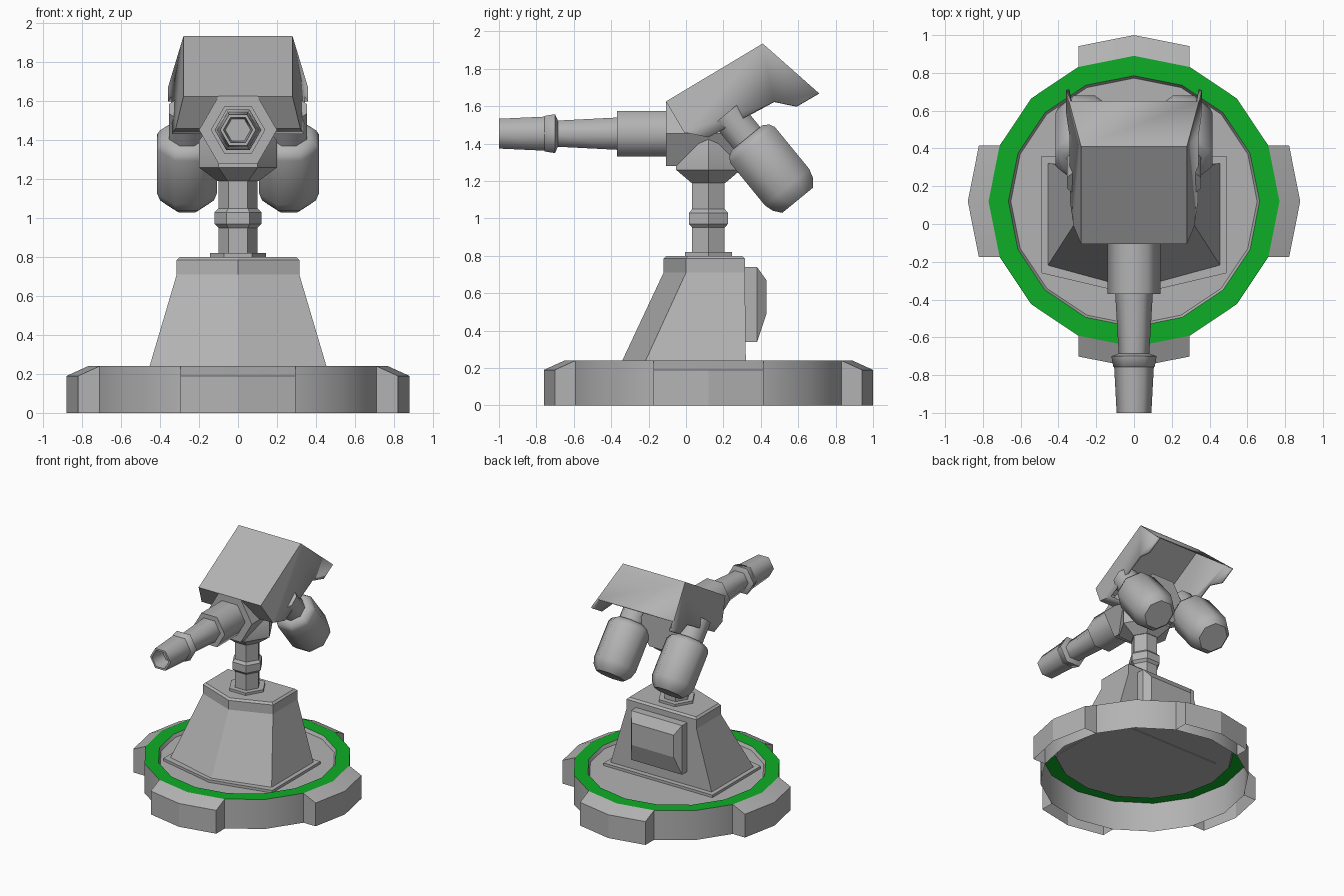
import bpy, bmesh, math
from math import pi, sin, cos
from mathutils import Matrix, Vector

cube = bpy.data.objects.get("Cube")
if cube:
    bpy.data.objects.remove(cube)


def material(name, rgb):
    m = bpy.data.materials.new(name)
    m.use_nodes = True
    m.diffuse_color = (*rgb, 1)
    m.node_tree.nodes["Principled BSDF"].inputs["Base Color"].default_value = (*rgb, 1)
    return m


GREY = material("light grey", (0.45, 0.45, 0.45))
GREEN = material("green", (0.004, 0.42, 0.02))


def finish(name, bm, angle=35, mats=(GREY,), recalc=True):
    if recalc:
        bmesh.ops.recalc_face_normals(bm, faces=bm.faces)
    me = bpy.data.meshes.new(name)
    bm.to_mesh(me)
    bm.free()
    for m in mats:
        me.materials.append(m)
    ob = bpy.data.objects.new(name, me)
    bpy.context.collection.objects.link(ob)
    bpy.ops.object.select_all(action="DESELECT")
    ob.select_set(True)
    bpy.context.view_layer.objects.active = ob
    bpy.ops.object.shade_smooth_by_angle(angle=math.radians(angle))
    return ob


def loft(rings, cap_start=True, cap_end=True):
    """Skin a list of equally long point loops."""
    bm = bmesh.new()
    loops = [[bm.verts.new(p) for p in r] for r in rings]
    n = len(loops[0])
    for a, b in zip(loops, loops[1:]):
        for i in range(n):
            j = (i + 1) % n
            bm.faces.new((a[i], a[j], b[j], b[i]))
    if cap_start:
        bm.faces.new(loops[0][::-1])
    if cap_end:
        bm.faces.new(loops[-1])
    return bm


def polygon(n, r, z, phase=0.0):
    return [Vector((r * cos(2 * pi * i / n + phase), r * sin(2 * pi * i / n + phase), z))
            for i in range(n)]


def turned(name, n, profile, frame, phase=0.0, angle=35):
    """Faceted turned part from (position, radius) pairs along the frame's z."""
    bm = loft([polygon(n, r, z, phase) for z, r in profile])
    bm.transform(frame)
    return finish(name, bm, angle)


CY = 0.12
UP = Matrix.Translation((0, CY, 0))
FORWARD = Matrix.Translation((0, 0, 1.453)) @ Matrix.Rotation(pi / 2, 4, "X")

# Base: open wall, rim with inset green panels, sunken floor
R = 0.77
bm = loft([polygon(16, r, z) for r, z in
           ((R, 0), (R, 0.24), (0.665, 0.24), (0.652, 0.215))], cap_start=False)
rim = [f for f in bm.faces if len(f.verts) == 4 and min(v.co.z for v in f.verts) > 0.23]
bmesh.ops.inset_individual(bm, faces=rim, thickness=0.011)
for f in rim:
    f.material_index = 1
bm.transform(UP)
finish("base_ring", bm, mats=(GREY, GREEN), recalc=False)

# Four lugs around the base, open below
for k, name in enumerate(("left", "back", "right", "front")):
    bm = bmesh.new()
    step = pi / 8
    inner = [Vector((R * cos(a), R * sin(a), 0)) for a in (-step, 0, step)]
    outer = [p + Vector((0.11, 0, 0)) for p in inner]

    def lift(points, z):
        return [bm.verts.new((p.x, p.y, z)) for p in points]

    i0, i1 = lift(inner, 0), lift(inner, 0.24)
    o0, o1 = lift(outer, 0), lift(outer, 0.19)
    for s in (0, 1):
        bm.faces.new((o0[s], o0[s + 1], o1[s + 1], o1[s]))
        bm.faces.new((o1[s], o1[s + 1], i1[s + 1], i1[s]))
    bm.faces.new((i0[0], o0[0], o1[0], i1[0]))
    bm.faces.new((o0[2], i0[2], i1[2], o1[2]))
    bm.transform(UP @ Matrix.Rotation(k * pi / 2, 4, "Z"))
    finish("base_lug_" + name, bm, 20, recalc=False)


# Pedestal: five-sided, pointed at the front
def house(w, back, side, tip, z):
    return [(w, back, z), (-w, back, z), (-w, side, z), (0, tip, z), (w, side, z)]


finish("pedestal_foot", loft([house(0.49, 0.36, -0.26, -0.375, z) for z in (0.21, 0.236)]), 5)
finish("pedestal", loft([
    house(0.46, 0.32, -0.225, -0.35, 0.22),
    house(0.315, 0.315, 0.0, -0.12, 0.71),
    house(0.315, 0.315, 0.0, -0.12, 0.785),
    house(0.30, 0.30, 0.01, -0.105, 0.80)]), 5)


# Chamfered box on the pedestal's back
def panel(y, w, low, high):
    return [(-w, y, low), (w, y, low), (w, y, high), (-w, y, high)]


finish("rear_panel", loft([panel(0.29, 0.23, 0.34, 0.74), panel(0.38, 0.23, 0.34, 0.74),
                           panel(0.43, 0.19, 0.49, 0.67)]), 5)

# Column with a plate, a ring and a flared cup
turned("column_plate", 6, [(0.79, 0.145), (0.82, 0.145)], UP)
turned("column", 6, [(0.81, 0.10), (1.22, 0.10)], UP)
turned("column_ring", 6, [(0.95, 0.10), (0.97, 0.12), (1.03, 0.12), (1.05, 0.10)], UP)
turned("cup", 6, [(1.19, 0.105), (1.26, 0.20), (1.40, 0.20), (1.5, 0.12)], UP)

# Housing and barrel, running forward
turned("housing", 6, [(-0.33, 0.20), (0.107, 0.20)], FORWARD)
turned("barrel_sleeve", 6, [(0.08, 0.14), (0.37, 0.14)], FORWARD, angle=62)
turned("barrel", 6, [(0.36, 0.10), (0.70, 0.08)], FORWARD, angle=62)
turned("muzzle", 6, [(0.685, 0.08), (0.70, 0.12), (0.755, 0.11), (0.757, 0.105), (1.0, 0.092),
                     (1.0, 0.075), (0.88, 0.065)], FORWARD, angle=62)

# Hood: bent plates whose sides flare away from the top plane
FRONT, PEAK = Vector((0, -0.107, 1.625)), Vector((0, 0.41, 1.935))
along = (PEAK - FRONT).normalized()
down = Vector((0, along.z, -along.y))
outline = [FRONT, PEAK] + [Vector((0, y, z)) for y, z in
           ((0.65, 1.723), (0.71, 1.67), (0.59, 1.60), (0.47, 1.625), (0.12, 1.433), (-0.01, 1.46))]
bm = bmesh.new()
sides = {}
for s in (-1, 1):
    sides[s] = [bm.verts.new((s * (0.28 + 0.21 * (p - FRONT).dot(down)), p.y, p.z))
                for p in outline]
    bm.faces.new(sides[s])
for a, b in ((0, 1), (1, 2), (7, 0), (6, 7)):
    bm.faces.new((sides[-1][a], sides[-1][b], sides[1][b], sides[1][a]))
bmesh.ops.recalc_face_normals(bm, faces=bm.faces)
if next(f for f in bm.faces if set(f.verts) == {sides[s][i] for s in (-1, 1) for i in (0, 1)}).normal.z < 0:
    bmesh.ops.reverse_faces(bm, faces=bm.faces)
hood = finish("hood", bm, 20, recalc=False)
shell = hood.modifiers.new("thickness", "SOLIDIFY")
shell.thickness = 0.018
shell.offset = -1

# Twin pods on short arms, slanting down to the rear
tilt = math.atan2(-0.633, -0.774)
for s, name in ((1, "left"), (-1, "right")):
    frame = Matrix.Translation((s * 0.262, 0.325, 1.43)) @ Matrix.Rotation(tilt, 4, "X")
    turned("pod_" + name, 8, [(0, 0.115), (0.02, 0.15), (0.05, 0.166), (0.34, 0.166),
                              (0.39, 0.15), (0.43, 0.115)], frame, pi / 8, 50)
    turned("pod_arm_" + name, 8, [(-0.17, 0.10), (0.02, 0.10)], frame, pi / 8, 50)
    # Crossbar joining the arm to the housing
    across = Matrix.Translation((0, 0.24, 1.52)) @ Matrix.Rotation(s * pi / 2, 4, "Y")
    turned("arm_joint_" + name, 6, [(0.08, 0.06), (0.27, 0.06)], across)
